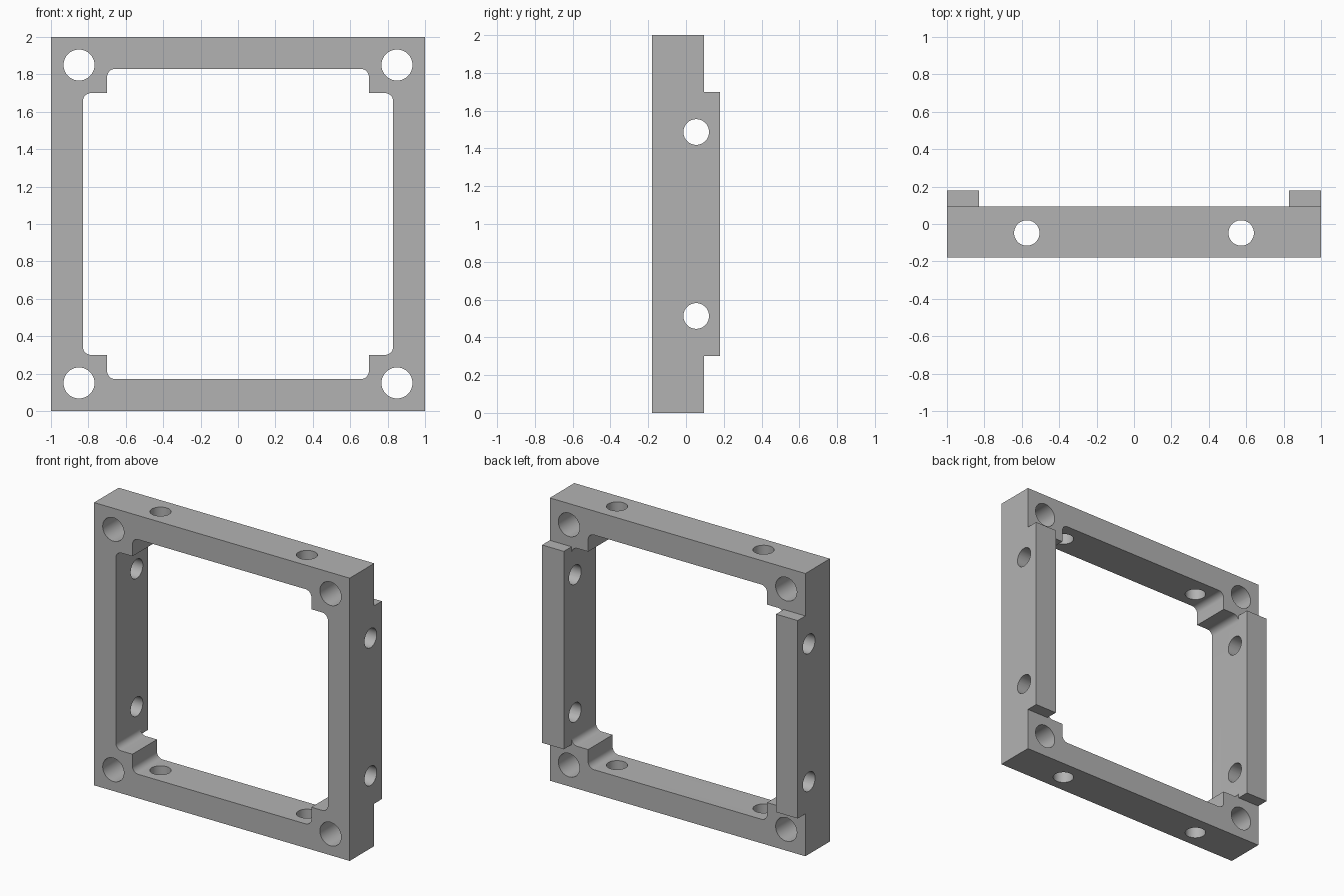
import bpy, bmesh
from math import cos, sin, pi
from mathutils import Matrix, Vector

default = bpy.data.objects.get("Cube")
if default:
    bpy.data.objects.remove(default, do_unlink=True)

FRONT, BACK, RAIL_BACK = -0.18, 0.094, 0.18
INNER, NOTCH, FILLET = 0.83, 0.70, 0.045
MID = 1.0

grey = bpy.data.materials.new("grey_metal")
grey.use_nodes = True
colour = (0.45, 0.45, 0.45, 1)
grey.diffuse_color = colour
grey.node_tree.nodes["Principled BSDF"].inputs["Base Color"].default_value = colour


def finish(name, bm):
    bmesh.ops.recalc_face_normals(bm, faces=bm.faces)
    mesh = bpy.data.meshes.new(name)
    bm.to_mesh(mesh)
    bm.free()
    mesh.materials.append(grey)
    obj = bpy.data.objects.new(name, mesh)
    bpy.context.collection.objects.link(obj)
    return obj


def box(name, low, high):
    low, high = Vector(low), Vector(high)
    bm = bmesh.new()
    bmesh.ops.create_cube(bm, size=1)
    bmesh.ops.scale(bm, vec=high - low, verts=bm.verts)
    bmesh.ops.translate(bm, vec=(low + high) / 2, verts=bm.verts)
    return finish(name, bm)


def rod(name, centre, radius, axis):
    bm = bmesh.new()
    turn = Vector((0, 0, 1)).rotation_difference(Vector(axis)).to_matrix().to_4x4()
    bmesh.ops.create_cone(bm, cap_ends=True, segments=48, radius1=radius,
                          radius2=radius, depth=3,
                          matrix=Matrix.Translation(centre) @ turn)
    return finish(name, bm)


def window(name):
    # Cross-shaped opening: rounded outer corners, square corner blocks
    def arc(cx, cz, start):
        return [(cx + FILLET * cos(start + i * pi / 16),
                 cz + FILLET * sin(start + i * pi / 16)) for i in range(9)]

    quarter = arc(INNER - FILLET, NOTCH - FILLET, 0)
    quarter += [(NOTCH, NOTCH)]
    quarter += arc(NOTCH - FILLET, INNER - FILLET, 0)
    bm = bmesh.new()
    verts = []
    for turn in range(4):
        c, s = round(cos(turn * pi / 2)), round(sin(turn * pi / 2))
        verts += [bm.verts.new((c * x - s * z, -1, MID + s * x + c * z))
                  for x, z in quarter]
    face = bm.faces.new(verts)
    side = bmesh.ops.extrude_face_region(bm, geom=[face])
    moved = [g for g in side["geom"] if isinstance(g, bmesh.types.BMVert)]
    bmesh.ops.translate(bm, vec=(0, 2, 0), verts=moved)
    return finish(name, bm)


def combine(target, tool, operation):
    tool.hide_render = True
    mod = target.modifiers.new(tool.name, "BOOLEAN")
    mod.operation, mod.solver, mod.object = operation, "EXACT", tool
    bpy.context.view_layer.objects.active = target
    bpy.ops.object.modifier_apply(modifier=mod.name)
    bpy.data.objects.remove(tool, do_unlink=True)


# Square frame with its opening
frame = box("frame", (-1, FRONT, 0), (1, BACK, 2))
combine(frame, window("opening_cutter"), "DIFFERENCE")

# Raised rails along the back of both uprights
for side in (-1, 1):
    a, b = sorted((side * INNER, side))
    rail = box("back_rail", (a, 0, MID - NOTCH), (b, RAIL_BACK, MID + NOTCH))
    combine(frame, rail, "UNION")

# Corner, upright and crossbar bolt holes
for sx in (-1, 1):
    for sz in (-1, 1):
        combine(frame, rod("corner_hole", (sx * 0.85, 0, MID + sz * 0.85), 0.083,
                           (0, 1, 0)), "DIFFERENCE")
    combine(frame, rod("side_hole", (0, 0.054, MID + sx * 0.487), 0.068,
                       (1, 0, 0)), "DIFFERENCE")
    combine(frame, rod("crossbar_hole", (sx * 0.573, -0.048, MID), 0.068,
                       (0, 0, 1)), "DIFFERENCE")

# Smooth bores and fillets with crisp edges
bpy.ops.object.select_all(action="DESELECT")
frame.select_set(True)
bpy.context.view_layer.objects.active = frame
bpy.ops.object.shade_smooth_by_angle(angle=pi / 6)
